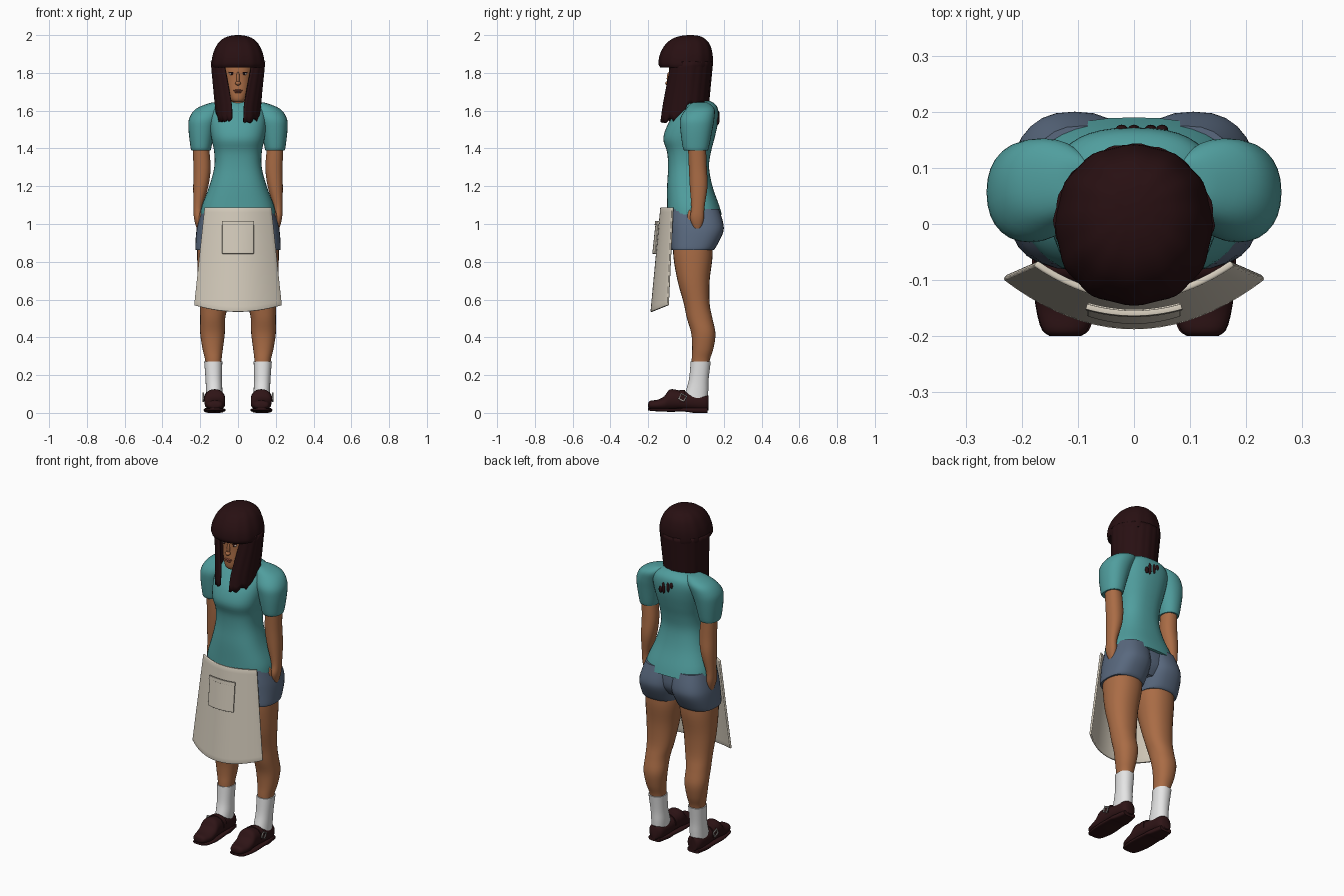
import bpy, bmesh, math, random
from mathutils import Vector

random.seed(4)
cube = bpy.data.objects.get("Cube")
if cube:
    bpy.data.objects.remove(cube, do_unlink=True)


def material(name, *rgb):
    m = bpy.data.materials.new(name)
    m.use_nodes = True
    m.diffuse_color = (*rgb, 1)
    bsdf = next(n for n in m.node_tree.nodes if n.type == 'BSDF_PRINCIPLED')
    bsdf.inputs["Base Color"].default_value = (*rgb, 1)
    bsdf.inputs["Roughness"].default_value = 0.8
    return m


skin = material("warm skin", .40, .15, .06)
hair = material("dark brown hair", .021, .005, .006)
teal = material("teal cloth", .08, .34, .34)
denim = material("blue denim", .10, .14, .21)
cream = material("cream canvas", .66, .60, .50)
white = material("white cotton", .78, .78, .78)
leather = material("brown leather", .028, .007, .008)
metal = material("buckle metal", .45, .43, .40)
lip = material("lip colour", .27, .075, .045)
eye = material("eye white", .5, .42, .36)


def finish(name, bm, mat, mirror=False, thick=0, angle=50):
    """Turn a bmesh into a smooth-shaded object, optionally mirrored or thickened."""
    bmesh.ops.recalc_face_normals(bm, faces=bm.faces)
    me = bpy.data.meshes.new(name)
    bm.to_mesh(me)
    bm.free()
    me.materials.append(mat)
    me.shade_smooth()
    me.set_sharp_from_angle(angle=math.radians(angle))
    ob = bpy.data.objects.new(name, me)
    bpy.context.collection.objects.link(ob)
    if thick:
        mod = ob.modifiers.new("Thickness", 'SOLIDIFY')
        mod.thickness = thick
        mod.offset = 0
    if mirror:
        ob.modifiers.new("Mirror", 'MIRROR')
    return ob


def catmull(rings, steps):
    """Smoothly interpolate a list of cross-section tuples."""
    out = []
    for i in range(len(rings) - 1):
        a, b = rings[max(i - 1, 0)], rings[i]
        c, d = rings[i + 1], rings[min(i + 2, len(rings) - 1)]
        for s in range(steps):
            t = s / steps
            out.append([q + t * (r - p) / 2 + t * t * (2 * p - 5 * q + 4 * r - w) / 2
                        + t ** 3 * (3 * q - p - 3 * r + w) / 2
                        for p, q, r, w in zip(a, b, c, d)])
    return out + [list(rings[-1])]


def skin_grid(bm, rows, closed):
    for lo, hi in zip(rows, rows[1:]):
        n = len(lo)
        for i in range(n if closed else n - 1):
            j = (i + 1) % n
            bm.faces.new((lo[i], lo[j], hi[j], hi[i]))


def loft(name, rings, mat, mirror=False, along='z', n=28, power=2.2, groove=0, steps=4):
    """Rings are (position, low, high, low, high) bounds of rounded sections."""
    bm = bmesh.new()
    rows = []
    for p, u0, u1, v0, v1 in catmull(rings, steps):
        row = []
        for i in range(n):
            a = math.tau * i / n
            c, s = math.cos(a), math.sin(a)
            k = 1 + groove * math.cos(12 * a)
            u = (u0 + u1) / 2 + k * (u1 - u0) / 2 * math.copysign(abs(c) ** (2 / power), c)
            v = (v0 + v1) / 2 + k * (v1 - v0) / 2 * math.copysign(abs(s) ** (2 / power), s)
            row.append(bm.verts.new((u, v, p) if along == 'z' else (u, p, v)))
        rows.append(row)
    skin_grid(bm, rows, True)
    bm.faces.new(rows[0])
    bm.faces.new(rows[-1])
    return finish(name, bm, mat, mirror)


def centred(rows):
    return [(z, -w, w, y0, y1) for z, w, y0, y1 in rows]


def ball(name, centre, size, mat, mirror=False):
    bm = bmesh.new()
    bmesh.ops.create_uvsphere(bm, u_segments=16, v_segments=10, radius=1)
    for v in bm.verts:
        v.co = Vector(centre) + v.co * Vector(size)
    return finish(name, bm, mat, mirror)


# Shirt body and puffed sleeves
loft("shirt_body", centred([
    (1.05, .20, -.10, .19), (1.1, .19, -.10, .175), (1.2, .152, -.10, .14),
    (1.3, .126, -.095, .122), (1.38, .126, -.10, .132), (1.45, .14, -.12, .15),
    (1.52, .15, -.10, .166), (1.58, .15, -.062, .172), (1.62, .13, -.03, .165),
    (1.645, .09, 0, .14), (1.655, .05, .02, .11)]), teal, power=2.5, n=40)
loft("sleeve", [
    (1.39, .145, .247, -.01, .115), (1.41, .14, .252, -.018, .122), (1.5, .12, .262, -.03, .14),
    (1.56, .10, .258, -.03, .15), (1.61, .08, .222, 0, .15), (1.64, .07, .15, .03, .12),
    (1.645, .08, .11, .06, .09)], teal, True)

# Arms with tapered hands
loft("arm", [
    (.965, .2, .212, .05, .07), (.98, .193, .22, .04, .08), (1.03, .187, .233, .022, .095),
    (1.09, .187, .236, .028, .098), (1.2, .157, .237, .02, .114), (1.3, .145, .236, .015, .11),
    (1.42, .155, .24, .01, .105)], skin, True)
ball("thumb", (.192, .02, 1.03), (.014, .014, .045), skin, True)

# Shorts
loft("shorts_leg", [
    (.862, .008, .224, -.075, .146), (.88, .004, .226, -.078, .16), (.95, -.006, .222, -.08, .195),
    (1.0, -.008, .213, -.082, .198), (1.08, -.01, .19, -.08, .175)], denim, True, power=2.5)
loft("shorts_hips", centred([
    (.92, .12, -.07, .14), (.98, .19, -.078, .175), (1.08, .185, -.08, .17)]), denim)

# Legs, socks
loft("leg", [
    (.22, .09, .17, .03, .12), (.28, .087, .174, .03, .126), (.34, .08, .188, .033, .145),
    (.42, .07, .2, .028, .156), (.5, .068, .2, .005, .14), (.58, .05, .203, -.012, .125),
    (.7, .032, .212, -.045, .125), (.82, .012, .216, -.066, .14), (.9, .01, .215, -.068, .14)], skin, True)
loft("sock", [
    (.06, .085, .17, -.02, .115), (.12, .083, .17, 0, .118), (.18, .085, .172, .016, .12),
    (.272, .083, .179, .025, .131)], white, True)

# Shoes with sole, strap and buckle
loft("shoe", [
    (-.2, .1, .145, .03, .05), (-.19, .084, .162, .02, .064), (-.15, .07, .174, .016, .07),
    (-.115, .068, .177, .014, .088), (-.085, .068, .178, .014, .124), (-.03, .071, .177, .016, .118),
    (.04, .077, .175, .012, .106), (.1, .083, .17, .008, .1), (.12, .1, .155, .015, .09)],
    leather, True, along='y')
loft("sole", [
    (-.2, .095, .15, .014, .026), (-.18, .076, .168, .01, .024), (-.1, .065, .181, .006, .024),
    (0, .072, .18, .006, .026), (.04, .075, .178, 0, .028), (.115, .09, .166, 0, .028)],
    leather, True, along='y', power=4)
loft("shoe_strap", [
    (-.035, .068, .181, .03, .122), (-.005, .07, .181, .03, .12)], leather, True, along='y')
bm = bmesh.new()
outer, inner = [[bm.verts.new((.184, -.018 + r * math.cos(a), .082 + r * math.sin(a)))
                 for a in (.3 + k * math.pi / 2 for k in range(4))] for r in (.026, .018)]
skin_grid(bm, [outer, inner], True)
finish("shoe_buckle", bm, metal, True, thick=.006)


# Apron and pocket: curved cloth panels
def panel(name, mat, half, front, bend, heights, lift, thick, n=20):
    bm = bmesh.new()
    rows = []
    for j in range(n + 1):
        t = j / n
        mix = lambda pair: pair[0] + (pair[1] - pair[0]) * t
        row = []
        for i in range(n + 1):
            u = 2 * i / n - 1
            x = u * mix(half)
            row.append(bm.verts.new((x, mix(front) + mix(bend) * u * u,
                                     mix(heights) + lift * t * u * u)))
        rows.append(row)
    skin_grid(bm, rows, False)
    ob = finish(name, bm, mat, thick=thick)
    mod = ob.modifiers.new("Soft rim", 'BEVEL')
    mod.width = thick * .3
    mod.segments = 2
    return ob


panel("apron", cream, (.175, .23), (-.13, -.182), (.06, .088), (1.088, .535), .035, .012)
panel("apron_pocket", cream, (.083, .083), (-.156, -.174), (.012, .014), (1.012, .842), 0, .009)
panel("pocket_hem", cream, (.085, .085), (-.159, -.161), (.012, .012), (1.016, .995), 0, .01)

# Neck, head and face
loft("neck", centred([(1.58, .06, 0, .11), (1.64, .048, -.005, .09), (1.72, .048, -.01, .09)]), skin)
loft("head", centred([
    (1.645, .022, -.08, -.035), (1.66, .043, -.092, .02), (1.7, .062, -.094, .06),
    (1.76, .075, -.09, .09), (1.82, .08, -.09, .1), (1.9, .075, -.08, .1)]), skin)
ball("nose_bridge", (0, -.09, 1.77), (.009, .012, .035), skin)
ball("nose_tip", (0, -.096, 1.745), (.015, .014, .011), skin)
ball("upper_lip", (0, -.092, 1.707), (.024, .009, .005), lip)
ball("lower_lip", (0, -.091, 1.698), (.019, .009, .006), lip)
ball("eye", (.032, -.079, 1.795), (.015, .008, .007), eye, True)
ball("iris", (.032, -.084, 1.795), (.006, .005, .0065), hair, True)
ball("eyelid", (.033, -.082, 1.803), (.018, .007, .003), hair, True)

# Hair crown with fringe
loft("hair_crown", centred([
    (1.828, .134, -.134, .136), (1.85, .139, -.144, .14), (1.9, .131, -.136, .139),
    (1.95, .109, -.108, .125), (1.98, .08, -.072, .1), (1.995, .045, -.03, .07),
    (2.0, .012, .01, .035)]), hair, n=60, groove=.012)

# Long hair hanging around the face, ragged at the ends
bm = bmesh.new()
columns, levels = 64, 10
rag = [random.uniform(-.012, .018) for _ in range(columns + 1)]
rows = []
for j in range(levels + 1):
    row = []
    for i in range(columns + 1):
        u = i / columns
        side = 1 - abs(2 * u - 1)
        back = min(max((side * math.pi - .95) / .6, 0), 1)
        end = 1.545 + .08 * back + rag[i]
        z = 1.86 + (end - 1.86) * j / levels
        k = (1.86 - z) / .31
        gap = max(.58 - .4 * k, .28)
        a = gap + u * (math.tau - 2 * gap)
        c = math.cos(a)
        wave = 1 + .012 * math.cos(i * 1.6)
        y = -c * (.088 + .045 * k if c > 0 else .137 - .03 * k)
        row.append(bm.verts.new(((.137 - .028 * k) * wave * math.sin(a), y * wave, z)))
    rows.append(row)
skin_grid(bm, rows, False)
finish("hanging_hair", bm, hair, thick=.012)

# Loose strands lying on the upper back
for x, z, h in ((.0, 1.57, .03), (.03, 1.56, .035), (-.022, 1.585, .018), (.05, 1.545, .02)):
    ball("loose_strand", (x, .168, z), (.011, .009, h), hair)
